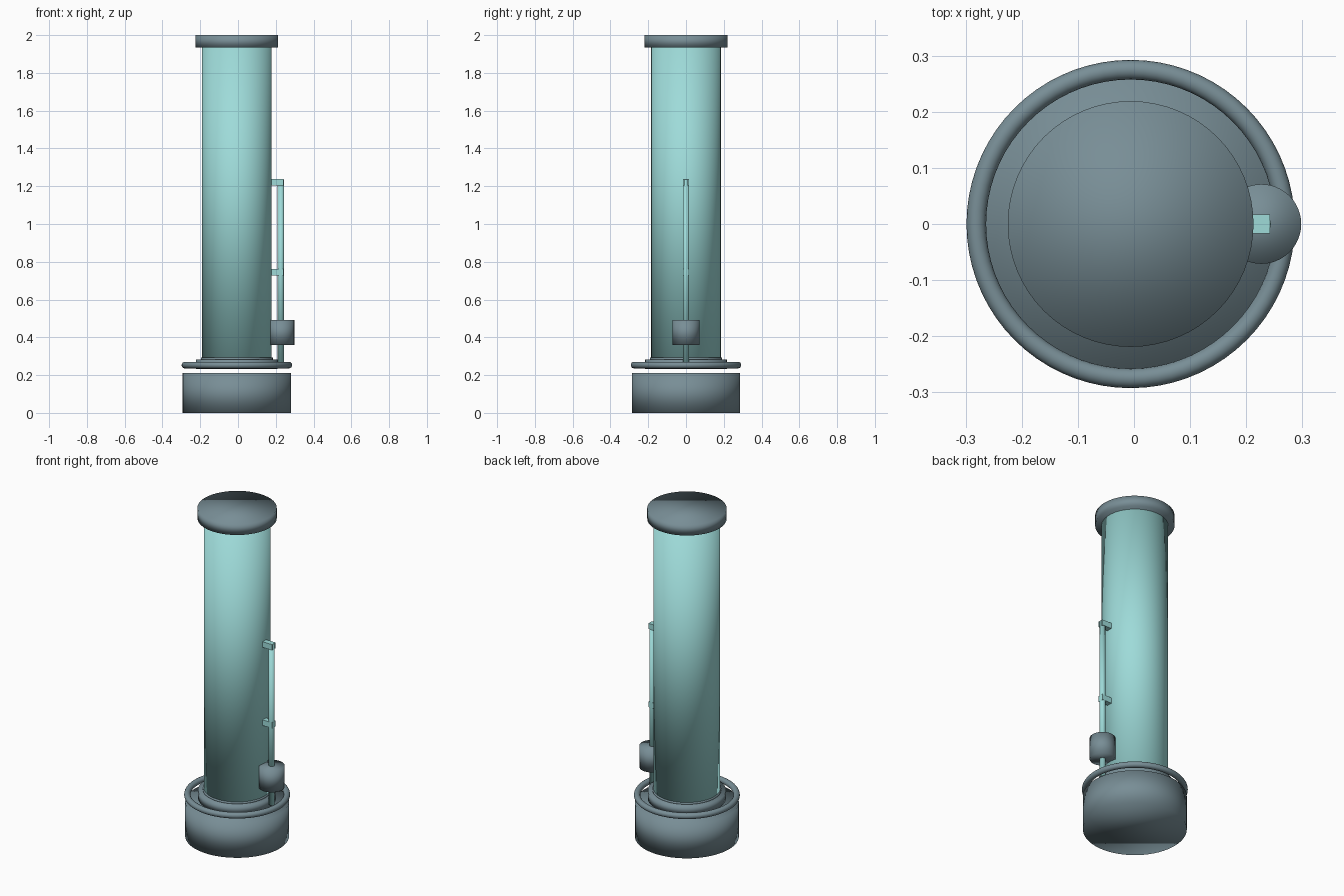
import bpy
import bmesh
import math
from mathutils import Matrix, Vector

if "Cube" in bpy.data.objects:
    bpy.data.objects.remove(bpy.data.objects["Cube"])

CX = -0.006          # axis of the main column
ROD_X = 0.227        # axis of the side rod


def material(name, rgb):
    m = bpy.data.materials.new(name)
    m.diffuse_color = (*rgb, 1)
    m.use_nodes = True
    m.node_tree.nodes["Principled BSDF"].inputs["Base Color"].default_value = m.diffuse_color
    return m


TEAL = material("pale teal", (0.342, 0.708, 0.694))
GREY = material("slate grey", (0.188, 0.270, 0.305))


def finish(bm, name, mat, smooth):
    bmesh.ops.recalc_face_normals(bm, faces=bm.faces)
    for f in bm.faces:
        f.smooth = smooth
    me = bpy.data.meshes.new(name)
    bm.to_mesh(me)
    bm.free()
    me.materials.append(mat)
    ob = bpy.data.objects.new(name, me)
    bpy.context.collection.objects.link(ob)
    return ob


def cylinder(name, x, r, z0, z1, mat, sides=64):
    bm = bmesh.new()
    bmesh.ops.create_cone(bm, cap_ends=True, segments=sides, radius1=r, radius2=r,
                          depth=z1 - z0, matrix=Matrix.Translation((x, 0, (z0 + z1) / 2)))
    return finish(bm, name, mat, True)


def box(name, lo, hi, mat):
    lo, hi = Vector(lo), Vector(hi)
    bm = bmesh.new()
    bmesh.ops.create_cube(bm, size=1, matrix=Matrix.Translation((lo + hi) / 2)
                          @ Matrix.Diagonal((*(hi - lo), 1)))
    return finish(bm, name, mat, False)


def torus(name, x, z, major, minor, mat, n=72, k=16):
    bm = bmesh.new()
    rows = []
    for i in range(n):
        a = math.tau * i / n
        row = []
        for j in range(k):
            b = math.tau * j / k
            r = major + minor * math.cos(b)
            row.append(bm.verts.new((x + r * math.cos(a), r * math.sin(a),
                                     z + minor * math.sin(b))))
        rows.append(row)
    for i in range(n):
        p, q = rows[i], rows[(i + 1) % n]
        for j in range(k):
            bm.faces.new((p[j], q[j], q[(j + 1) % k], p[(j + 1) % k]))
    return finish(bm, name, mat, True)


# Main column: base, floating collar with a thin lip, tube and top cap
cylinder("base", CX, 0.287, 0.0, 0.21, GREY)
cylinder("collar", CX, 0.216, 0.232, 0.283, GREY)
cylinder("collar_lip", CX, 0.19, 0.28, 0.292, GREY)
cylinder("tube", CX, 0.184, 0.25, 1.96, TEAL)
cylinder("top_cap", CX, 0.219, 1.935, 2.0, GREY)

# Ring around the collar
torus("base_ring", CX, 0.253, 0.275, 0.0175, GREY)

# Side rod with its weight and two wall brackets
cylinder("side_rod", ROD_X, 0.017, 0.255, 1.236, TEAL, 24)
cylinder("rod_weight", ROD_X, 0.071, 0.36, 0.493, GREY, 48)
for name, z in (("lower_bracket", 0.745), ("upper_bracket", 1.221)):
    box(name, (0.165, -0.017, z - 0.017), (0.242, 0.017, z + 0.017), TEAL)
